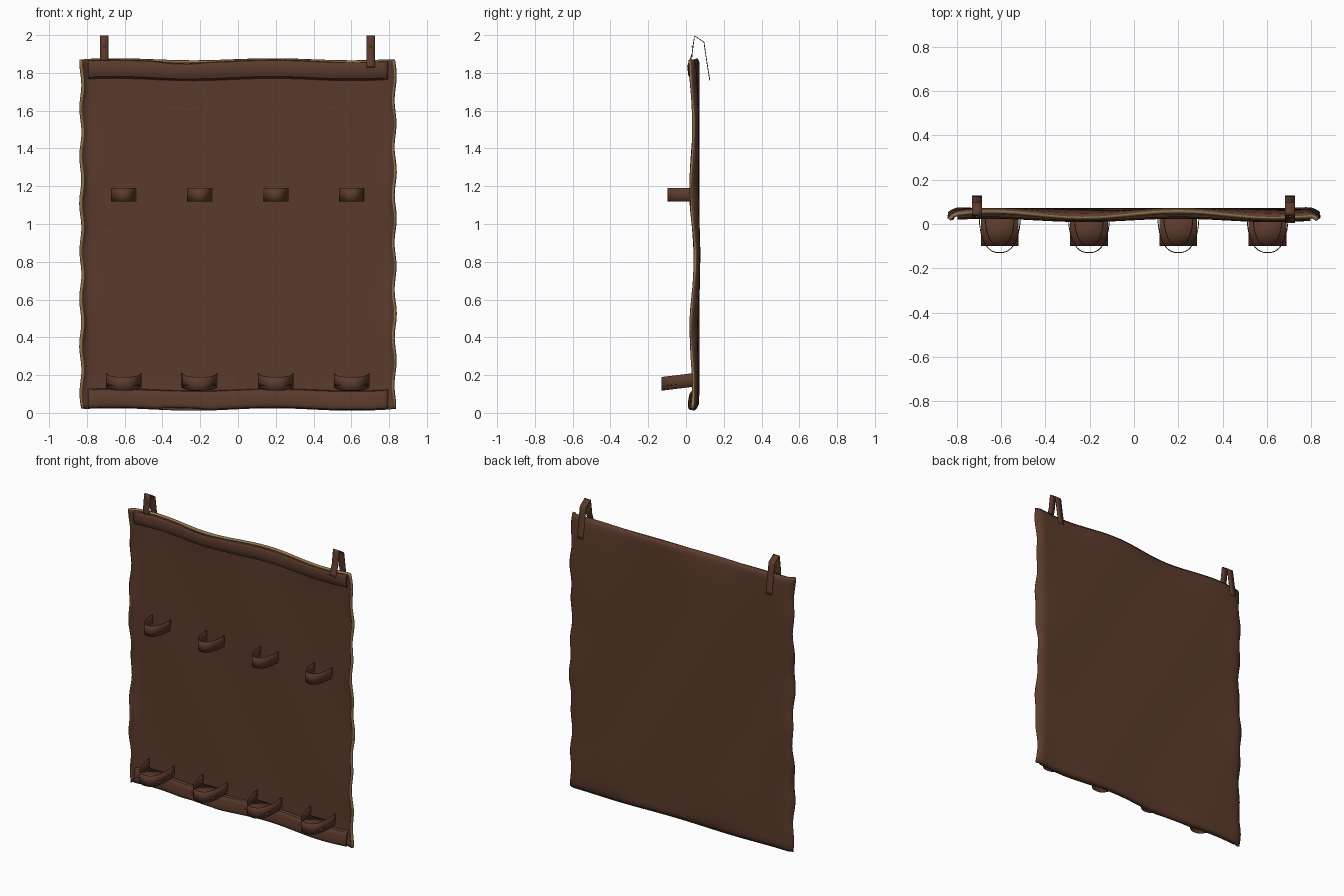
import bpy, bmesh, math
from math import sin, cos, pi

if "Cube" in bpy.data.objects:
    bpy.data.objects.remove(bpy.data.objects["Cube"])


def mat(name, col):
    m = bpy.data.materials.new(name)
    m.diffuse_color = (*col, 1)
    m.use_nodes = True
    m.node_tree.nodes["Principled BSDF"].inputs["Base Color"].default_value = m.diffuse_color
    return m


BROWN = mat("brown_leather", (0.104, 0.043, 0.025))
TAN = mat("raw_tan_edge", (0.27, 0.175, 0.075))


def sheet(name, fn, nu, nv, thick, rim=0):
    """Sheet from fn(u, v) with u, v in 0..1, thickened both ways."""
    bm = bmesh.new()
    g = [[bm.verts.new(fn(i / nu, j / nv)) for j in range(nv + 1)] for i in range(nu + 1)]
    for i in range(nu):
        for j in range(nv):
            bm.faces.new((g[i][j], g[i + 1][j], g[i + 1][j + 1], g[i][j + 1]))
    me = bpy.data.meshes.new(name)
    bm.to_mesh(me)
    bm.free()
    ob = bpy.data.objects.new(name, me)
    bpy.context.collection.objects.link(ob)
    me.materials.append(BROWN)
    me.materials.append(TAN)
    s = ob.modifiers.new("thickness", "SOLIDIFY")
    s.thickness = thick
    s.offset = 0
    s.material_offset_rim = rim
    bpy.context.view_layer.objects.active = ob
    ob.select_set(True)
    bpy.ops.object.shade_smooth_by_angle(angle=math.radians(40))
    ob.select_set(False)
    return ob


def path_point(pts, t):
    """Point at fraction t along a polyline, by segment."""
    f = t * (len(pts) - 1)
    i = min(int(f), len(pts) - 2)
    f -= i
    return [a + (b - a) * f for a, b in zip(pts[i], pts[i + 1])]


def ripple(x):
    return 0.006 * sin(7.5 * x + 0.2)


def wave(x):
    return 0.013 * sin(7.4 * x + 0.1)


# Main panel: soft diagonal folds, all edges curled forward
EDGE = [(0.775, 0.0), (0.797, -0.003), (0.812, -0.010), (0.822, -0.019), (0.828, -0.027)]


def panel(u, v):
    s = u * 2 - 1
    w = 2 * v - 1
    z = 0.945 + 0.923 * w
    a = abs(s)
    x, dy, k = s / 0.9 * 0.775, 0, max(0, (a - 0.9) / 0.1)
    if k > 0:
        x, dy = path_point(EDGE, k)
        x = math.copysign(x + 0.006 * sin(25 * z + s) * k, s)
    y = 0.060 + 0.004 * sin(7.4 * x + 0.2 + 4.5 * (z - 1.87)) + dy
    y += 0.010 * a ** 10 * sin(9 * z + 0.5)
    # top and bottom edges wave more and lean forward
    y += w ** 12 * (wave(x) * 0.8 - 0.010) * (1 - k * 0.6)
    y -= 0.010 * max(0, (abs(w) - 0.975) / 0.025) * (1 - k)
    return x, y, z + w ** 5 * ripple(x) * (1 if w > 0 else -1)


sheet("leather_panel", panel, 80, 80, 0.017, rim=1)

# Rolled hems along the top and bottom of the front
TOP = [(0.034, 1.860), (0.027, 1.857), (0.022, 1.845), (0.020, 1.825),
       (0.022, 1.80), (0.030, 1.778), (0.048, 1.768)]
BOTTOM = [(0.050, 0.120), (0.036, 0.115), (0.028, 0.10), (0.022, 0.06),
          (0.022, 0.04), (0.027, 0.028), (0.034, 0.025)]


def hem(name, prof, sign):
    def fn(u, v):
        x = -0.795 + 1.59 * u
        y, z = path_point(prof, v)
        t = v if sign < 0 else 1 - v
        gap = 0.010 * t * math.exp(-((x + 0.3) / 0.11) ** 4)
        return x, y + wave(x) * 0.75 * (0.5 + 0.5 * t), z + ripple(x) - sign * gap
    sheet(name, fn, 60, 18, 0.008)


hem("top_hem", TOP, 1)
hem("bottom_hem", BOTTOM, -1)


# Holder loops: U-shaped bands, the lower ones wider and tilted forward
def loop(name, cx, half, front, z0, tilt):
    def fn(u, v):
        a = pi * u
        x = cx - half * math.copysign(abs(cos(a)) ** 0.8, cos(a))
        y = 0.05 - (0.05 - front) * max(0, sin(a)) ** 0.9
        return x, y, z0 + 0.072 * v + tilt * (y - front)
    sheet(name, fn, 24, 2, 0.004)


for i, cx in enumerate((-0.605, -0.203, 0.2, 0.602)):
    loop(f"upper_loop_{i + 1}", cx, 0.066, -0.097, 1.118, 0)
    loop(f"lower_loop_{i + 1}", cx, 0.093, -0.129, 0.118, 0.12)
    # thin rest inside each lower loop
    sheet(f"lower_rest_{i + 1}",
          lambda u, v: (cx - 0.085 + 0.17 * u, -0.10 + 0.125 * v, 0.145 + 0.015 * v), 2, 2, 0.003)

# Hanging straps folded over the top edge
for name, cx, low in (("left_hanger", -0.708, 1.865), ("right_hanger", 0.703, 1.83)):
    pts = [(0.006 if low < 1.85 else 0.03, low), (0.032, 1.90), (0.045, 1.997),
           (0.095, 1.963), (0.110, 1.86), (0.126, 1.76)]
    sheet(name, lambda u, v: (cx - 0.023 + 0.046 * v, *path_point(pts, u)), 20, 1, 0.004)
    # small stud
    bpy.ops.mesh.primitive_uv_sphere_add(segments=10, ring_count=6, radius=0.006,
                                         location=(cx, 0.035, 1.94))
    stud = bpy.context.object
    stud.name = name + "_stud"
    stud.data.materials.append(TAN)
    stud.select_set(False)
